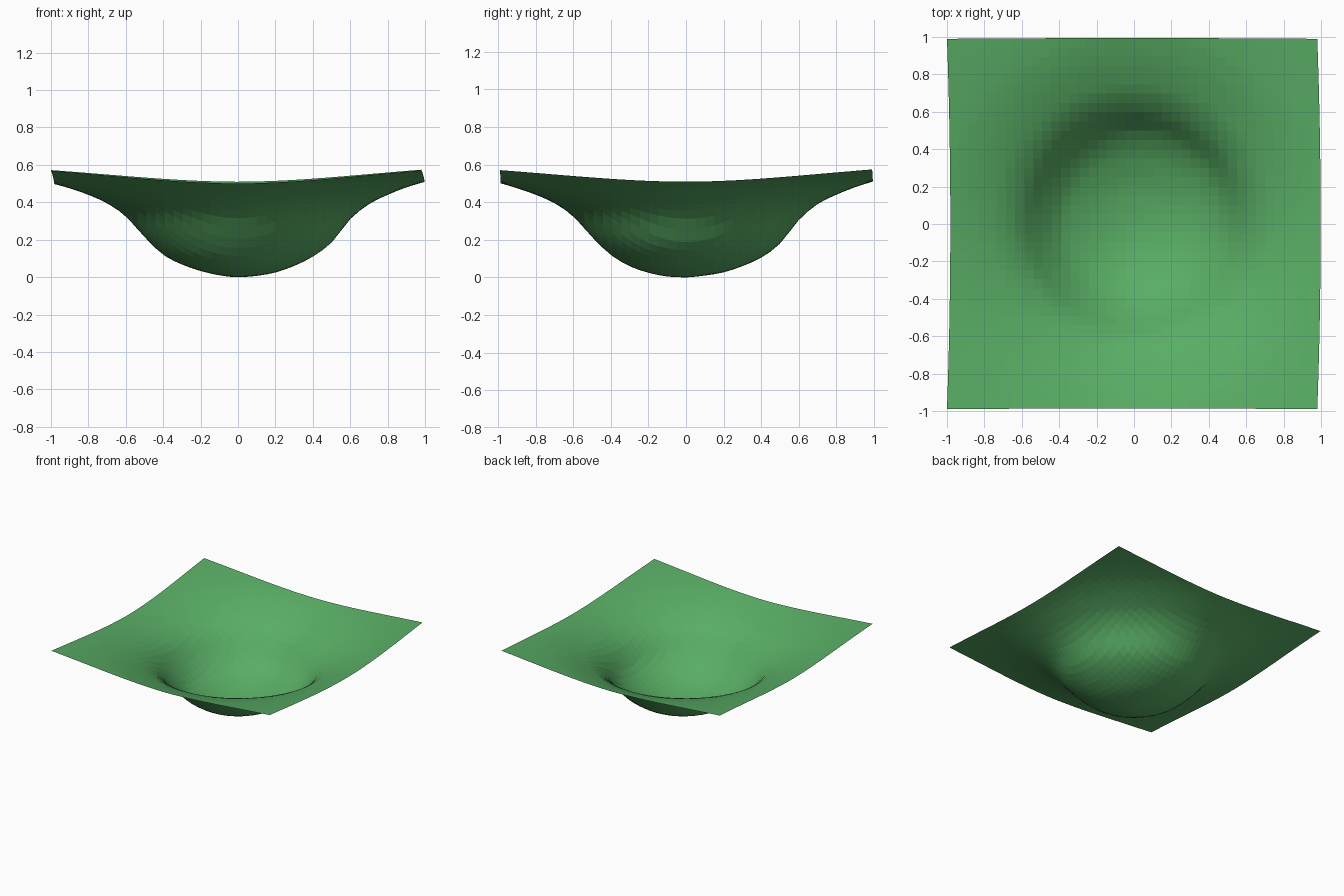
import bpy, bmesh, math

if "Cube" in bpy.data.objects:
    bpy.data.objects.remove(bpy.data.objects["Cube"])

N = 40  # cells per side

# Dip profiles (height at r = 0, 0.1, 0.2 ... 1.0) for the four directions
RIGHT = [0, .007, .025, .06, .11, .185, .31, .39, .44, .48, .51]
LEFT = [0, .01, .033, .068, .12, .215, .325, .395, .44, .475, .503]
BACK = [.001, .01, .027, .06, .105, .18, .305, .39, .44, .48, .512]
FRONT = [.001, .005, .025, .06, .12, .215, .325, .395, .44, .475, .505]


def sample(p, r):
    """Smooth profile lookup, continued as a 1/r slope past the last point."""
    if r >= 1:
        return p[-1] + 0.225 * (1 - 1 / r)
    i = min(int(r * 10), 9)
    t = r * 10 - i
    a, b, c = p[abs(i - 1)], p[i], p[i + 1]
    d = p[i + 2] if i + 2 < len(p) else 2 * c - b
    return b + 0.5 * t * (c - a + t * (2*a - 5*b + 4*c - d + t * (3*(b - c) + d - a)))


def height(x, y):
    r = math.hypot(x, y)
    if r < 1e-6:
        return 0
    wx = (x / r) ** 2
    return (wx * sample(RIGHT if x > 0 else LEFT, r)
            + (1 - wx) * sample(BACK if y > 0 else FRONT, r))


# Square sheet sagging into a bowl, slightly skewed outline
bm = bmesh.new()
bmesh.ops.create_grid(bm, x_segments=N, y_segments=N, size=1)
for v in bm.verts:
    u, w = v.co.x, v.co.y
    x = 0.99 * u - 0.01 + 0.018 * (1 - w * w)
    y = 0.99 * w + 0.004 * (1 - u * u)
    v.co = (x, y, height(x, y))
low = min(v.co.z for v in bm.verts)
for v in bm.verts:
    v.co.z -= low
mesh = bpy.data.meshes.new("curved_sheet")
bm.to_mesh(mesh)
bm.free()
sheet = bpy.data.objects.new("curved_sheet", mesh)
bpy.context.collection.objects.link(sheet)

mat = bpy.data.materials.new("green")
mat.diffuse_color = (0.1, 0.42, 0.13, 1)
mat.use_nodes = True
mat.node_tree.nodes["Principled BSDF"].inputs["Base Color"].default_value = mat.diffuse_color
mesh.materials.append(mat)
